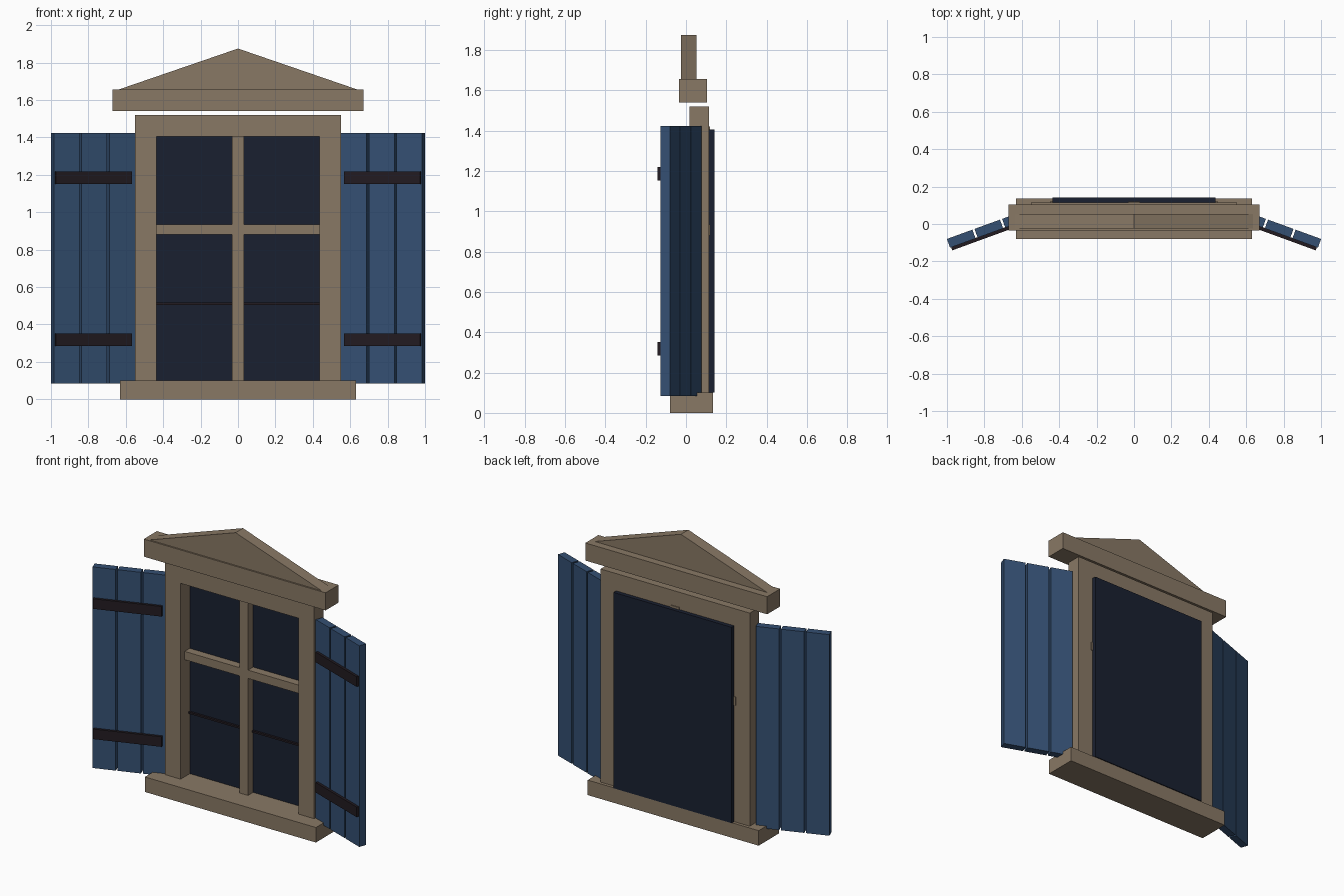
import bpy, bmesh, math
from mathutils import Matrix, Vector

if "Cube" in bpy.data.objects:
    bpy.data.objects.remove(bpy.data.objects["Cube"])


def material(name, rgb):
    m = bpy.data.materials.new(name)
    m.diffuse_color = (*rgb, 1)
    m.use_nodes = True
    m.node_tree.nodes["Principled BSDF"].inputs["Base Color"].default_value = m.diffuse_color
    return m


STONE = material("stone", (0.25, 0.19, 0.13))
BLUE = material("blue_paint", (0.035, 0.08, 0.17))
GLASS = material("dark_glass", (0.01, 0.0145, 0.03))
IRON = material("dark_iron", (0.016, 0.011, 0.015))


def prism(name, outline, y0, y1, mat, matrix=None):
    """Extrude an x-z outline from y0 to y1."""
    bm = bmesh.new()
    face = bm.faces.new([bm.verts.new((x, y0, z)) for x, z in outline])
    ext = bmesh.ops.extrude_face_region(bm, geom=[face])["geom"]
    moved = [v for v in ext if isinstance(v, bmesh.types.BMVert)]
    bmesh.ops.translate(bm, verts=moved, vec=Vector((0, y1 - y0, 0)))
    if matrix:
        bm.transform(matrix)
    bmesh.ops.recalc_face_normals(bm, faces=bm.faces)
    mesh = bpy.data.meshes.new(name)
    bm.to_mesh(mesh)
    bm.free()
    mesh.materials.append(mat)
    ob = bpy.data.objects.new(name, mesh)
    bpy.context.collection.objects.link(ob)
    return ob


def box(name, x0, x1, y0, y1, z0, z1, mat, matrix=None):
    return prism(name, [(x0, z0), (x1, z0), (x1, z1), (x0, z1)], y0, y1, mat, matrix)


# Stone surround: sill, U-shaped frame, lintel and gable
box("sill", -0.63, 0.63, -0.08, 0.135, 0, 0.10, STONE)
prism("frame", [(-0.55, 0.10), (-0.55, 1.52), (0.55, 1.52), (0.55, 0.10),
                (0.435, 0.10), (0.435, 1.405), (-0.435, 1.405), (-0.435, 0.10)],
      0.017, 0.114, STONE)
box("lintel", -0.67, 0.67, -0.035, 0.103, 1.54, 1.657, STONE)
prism("pediment", [(-0.635, 1.657), (0.635, 1.657), (0, 1.875)], -0.025, 0.053, STONE)

# Window: glass, glazing bars and thin lower rail
box("glass", -0.435, 0.435, 0.114, 0.141, 0.10, 1.405, GLASS)
box("mullion", -0.032, 0.032, 0.06, 0.119, 0.10, 1.42, STONE)
box("transom", -0.45, 0.45, 0.06, 0.119, 0.88, 0.935, STONE)
box("thin_rail", -0.435, 0.435, 0.10, 0.116, 0.505, 0.517, IRON)

# Open shutters: local x runs outward from the hinge, front face at local y = 0
LENGTH, GAP, THICK = 0.459, 0.012, 0.05
board = (LENGTH - 2 * GAP) / 3
right = Matrix.Translation((0.552, 0.03, 0)) @ Matrix.Rotation(math.radians(-20), 4, 'Z')
mirror = Matrix.Scale(-1, 4, (1, 0, 0))
for side, mat in (("right", right), ("left", mirror @ right)):
    for i in range(3):
        x = i * (board + GAP)
        box(f"{side}_shutter_board_{i + 1}", x, x + board, 0, THICK, 0.083, 1.423, BLUE, mat)
    for level, z in (("lower", 0.284), ("upper", 1.152)):
        box(f"{side}_{level}_strap", 0.022, 0.453, -0.017, 0.003, z, z + 0.067, IRON, mat)
